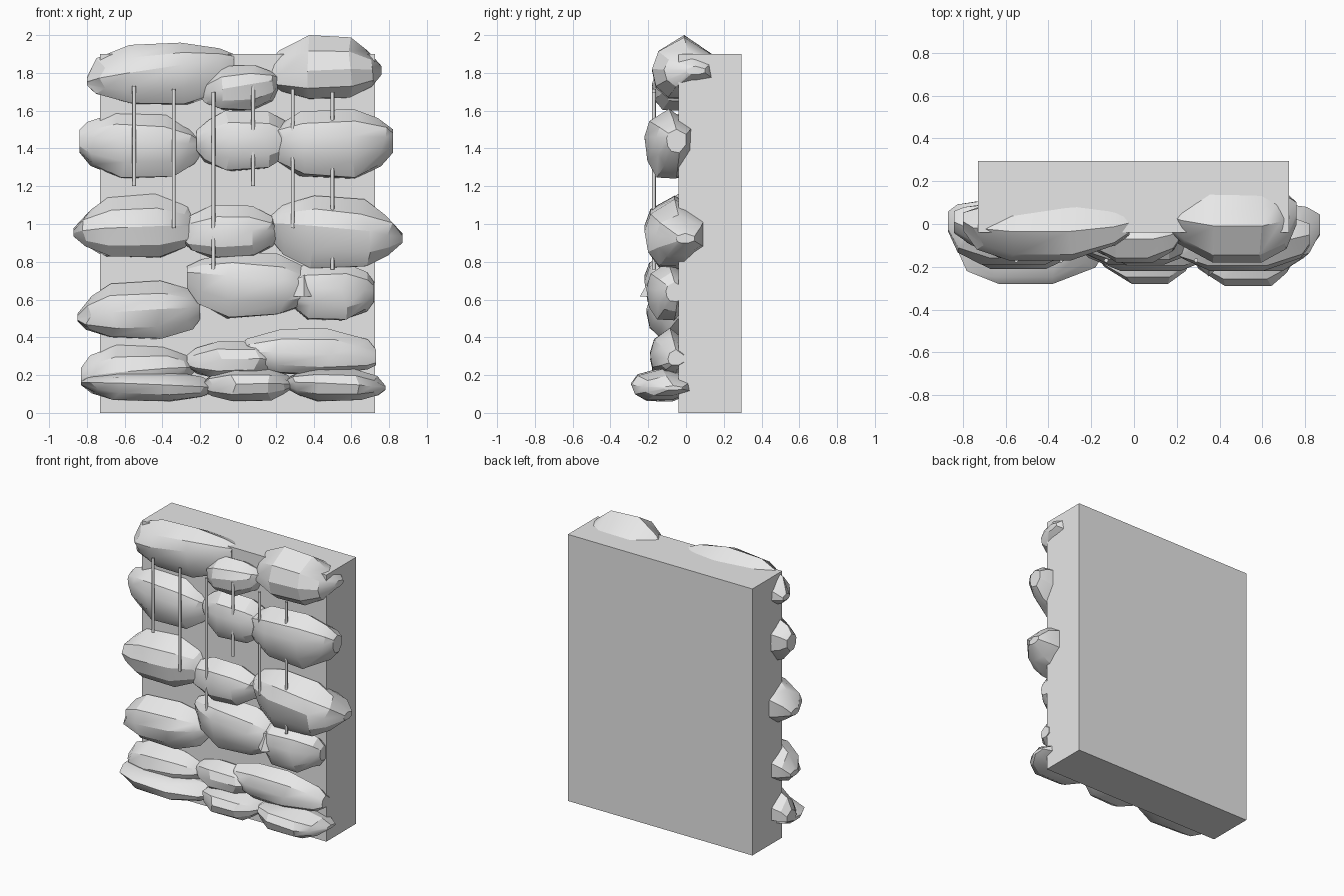
import bpy, bmesh, math, random
from mathutils import Vector

if "Cube" in bpy.data.objects:
    bpy.data.objects.remove(bpy.data.objects["Cube"], do_unlink=True)

random.seed(11)

stone = bpy.data.materials.new("light_grey_stone")
stone.use_nodes = True
grey = (0.8, 0.8, 0.8, 1)
stone.diffuse_color = grey
stone.node_tree.nodes["Principled BSDF"].inputs["Base Color"].default_value = grey


def finish(name, bm, smooth_angle=None):
    """Turn a bmesh into a named object with the stone material."""
    bmesh.ops.recalc_face_normals(bm, faces=bm.faces[:])
    mesh = bpy.data.meshes.new(name)
    bm.to_mesh(mesh)
    bm.free()
    mesh.materials.append(stone)
    obj = bpy.data.objects.new(name, mesh)
    bpy.context.collection.objects.link(obj)
    if smooth_angle:
        bpy.ops.object.select_all(action="DESELECT")
        obj.select_set(True)
        bpy.context.view_layer.objects.active = obj
        bpy.ops.object.shade_smooth_by_angle(angle=math.radians(smooth_angle))
    return obj


def box(name, low, high):
    bm = bmesh.new()
    bmesh.ops.create_cube(bm, size=1)
    low, high = Vector(low), Vector(high)
    for v in bm.verts:
        v.co = (low + high) / 2 + v.co * (high - low)
    return finish(name, bm)


def cone(name, sides, bottom_radius, top_radius, x, y, low, high):
    bm = bmesh.new()
    bmesh.ops.create_cone(bm, cap_ends=True, segments=sides, radius1=bottom_radius,
                          radius2=top_radius, depth=high - low)
    bmesh.ops.translate(bm, verts=bm.verts[:], vec=(x, y, (low + high) / 2))
    return finish(name, bm, 50)


# Rock cross-section: depth from front to back, height about the tip line
SECTION = [(0.06, -0.55), (0, 0.1), (0.1, 0.6), (0.5, 1),
           (1, 0.45), (1, -0.4), (0.65, -1), (0.25, -0.97)]
# Stations from the blunt end to the sharp end: position, height scale, depth scale
STATIONS = [(0, 0.35, 0.4), (0.09, 0.7, 0.68), (0.33, 1, 1),
            (0.72, 0.98, 1), (0.9, 0.6, 0.75), (1, 0.14, 0.3)]


def rock(name, left, right, tip_left, tip_right, bottom, top, front, back, flip=False):
    """Faceted boulder lofted between its ends; sizes in hundredths."""
    bm = bmesh.new()
    rings = []
    stations = STATIONS
    if flip:
        stations = [(1 - t, s, d) for t, s, d in reversed(STATIONS)]
    width, depth = right - left, back - front
    for t, s, d in stations:
        inner = 0 < t < 1
        line = tip_left + (tip_right - tip_left) * t
        # Narrow ends sit further back than the middle
        centre = front + depth * (0.5 + 0.25 * (1 - d))
        ring = []
        for a, b in SECTION:
            k = s * random.uniform(0.9, 1) if s < 1 else s
            reach = top - line if b > 0 else line - bottom
            x = left + width * t
            if inner:
                x += random.uniform(-0.04, 0.04) * width
            y = centre + (a - 0.5) * depth * d
            z = line + b * reach * k
            ring.append(bm.verts.new((x / 100, y / 100, z / 100)))
        rings.append(ring)
    for r, q in zip(rings, rings[1:]):
        for i in range(len(r)):
            j = (i + 1) % len(r)
            bm.faces.new((r[i], r[j], q[j], q[i]))
    bm.faces.new(rings[0])
    bm.faces.new(rings[-1])
    return finish(name, bm, 28)


# Backing slab
box("wall_slab", (-0.73, -0.04, 0), (0.725, 0.295, 1.9))

# Top course
rock("top_rock_right", -80, -2, 175, 187, 163, 196, -17, 10, True)
rock("top_rock_middle", -20, 21, 168, 176, 160, 184, -18, 4, True)
rock("top_rock_left", 16, 76, 178, 181, 166, 200, -18, 16)

# Upper course
rock("upper_rock_right", -84, -18, 145, 141, 124, 159, -16, 10)
rock("upper_rock_middle", -22, 30, 144, 145, 128, 160, -19, 4)
rock("upper_rock_left", 16, 82, 144, 145, 124, 161, -22, 4, True)

# Middle course
rock("middle_rock_right", -87, -22, 95, 98, 82, 116, -19, 11, True)
rock("middle_rock_middle", -29, 22, 94, 96, 82, 110, -19, 4)
rock("middle_rock_left", 17, 87, 100, 92, 76, 115, -22, 10)

# Lower course
rock("lower_rock_right", -85, -20, 50, 55, 39, 70, -21, 9, True)
rock("lower_rock_middle", -27, 42, 74, 66, 50, 85, -22, 4)
rock("lower_rock_left", 24, 72, 65, 64, 49, 80, -21, 2, True)
cone("pebble", 4, 0.075, 0.01, 0.35, -0.17, 0.615, 0.73)

# Base course, back row
rock("base_back_rock_right", -83, -22, 18, 24, 12, 36, -18, 9)
rock("base_back_rock_middle", -27, 24, 27, 28, 18, 38, -19, 4)
rock("base_back_rock_left", 0, 73, 32, 28, 20, 45, -19, 2, True)

# Base course, front row
rock("base_front_rock_right", -83, -14, 16, 13, 6, 22, -28, 4, True)
rock("base_front_rock_middle", -18, 30, 14, 15, 6, 24, -28, 4)
rock("base_front_rock_left", 26, 78, 16, 13, 6, 24, -29, 4)

# Thin hanging rods
for i in range(6):
    cone(f"rod_{i + 1}", 8, 0.01, 0.01, -0.55 + 0.21 * i, -0.17,
         1.2 - 0.22 * (i % 3), 1.73 - 0.015 * (i % 3))
